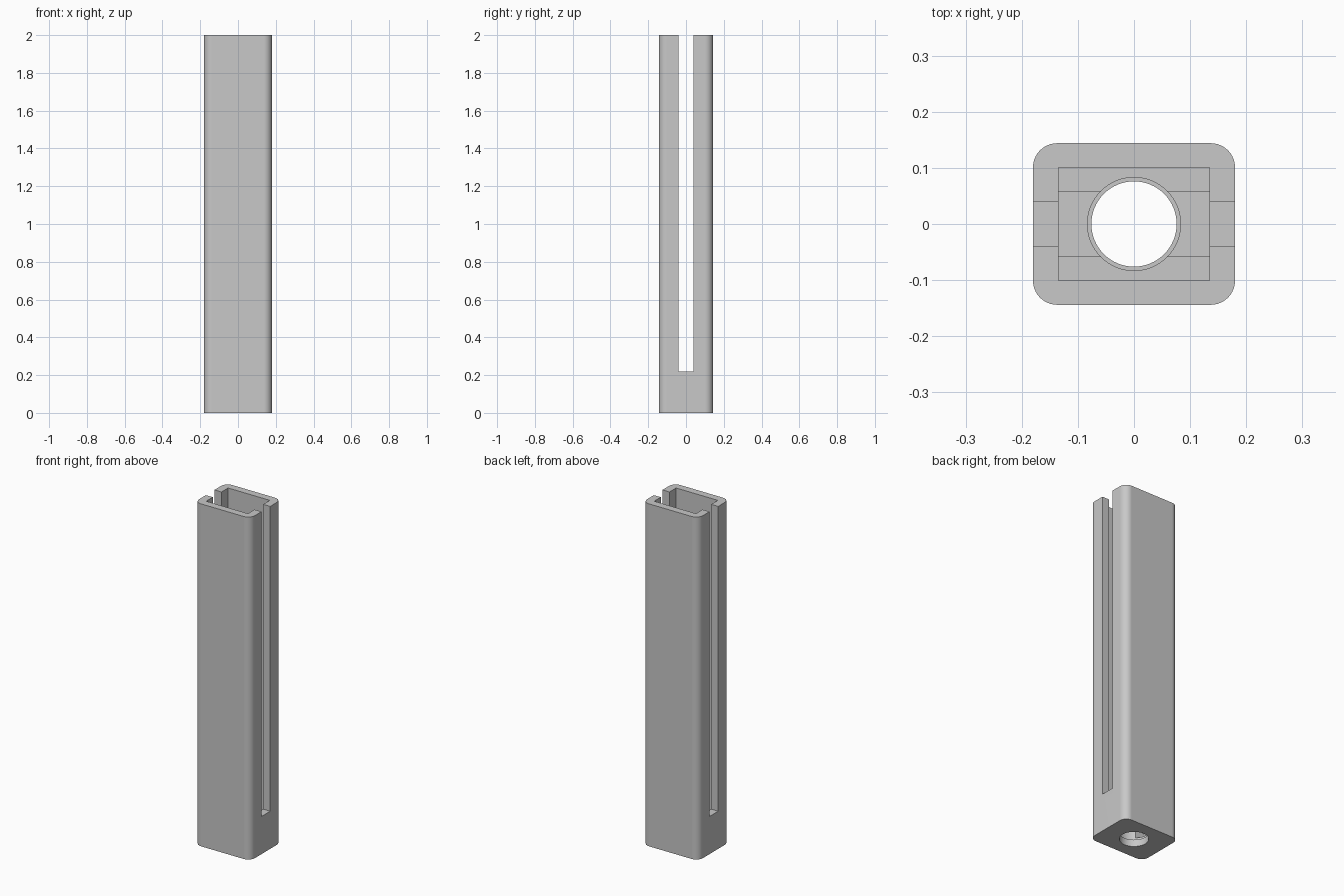
import bpy
import bmesh
from math import cos, sin, pi, radians

cube = bpy.data.objects.get("Cube")
if cube:
    bpy.data.objects.remove(cube, do_unlink=True)

# One plain grey for the whole part
grey = bpy.data.materials.new("plain_grey")
grey.use_nodes = True
colour = (0.58, 0.58, 0.58, 1)
grey.diffuse_color = colour
grey.node_tree.nodes["Principled BSDF"].inputs["Base Color"].default_value = colour


def prism(name, outline, z0, z1):
    """Extrude a closed xy outline from z0 to z1."""
    bm = bmesh.new()
    base = bm.faces.new([bm.verts.new((x, y, z0)) for x, y in outline])
    top = bmesh.ops.extrude_face_region(bm, geom=[base])["geom"]
    verts = [v for v in top if isinstance(v, bmesh.types.BMVert)]
    bmesh.ops.translate(bm, verts=verts, vec=(0, 0, z1 - z0))
    bmesh.ops.recalc_face_normals(bm, faces=bm.faces)
    mesh = bpy.data.meshes.new(name)
    bm.to_mesh(mesh)
    bm.free()
    mesh.materials.append(grey)
    obj = bpy.data.objects.new(name, mesh)
    bpy.context.collection.objects.link(obj)
    return obj


def rectangle(hx, hy):
    return [(-hx, -hy), (hx, -hy), (hx, hy), (-hx, hy)]


def circle(r, n=64):
    return [(r * cos(2 * pi * i / n), r * sin(2 * pi * i / n)) for i in range(n)]


def rounded_rectangle(hx, hy, r, steps=10):
    points = []
    for k, (sx, sy) in enumerate([(1, 1), (-1, 1), (-1, -1), (1, -1)]):
        for i in range(steps + 1):
            a = pi / 2 * (k + i / steps)
            points.append((sx * (hx - r) + r * cos(a), sy * (hy - r) + r * sin(a)))
    return points


# Outer body with rounded upright corners
body = prism("slotted_housing", rounded_rectangle(0.18, 0.144, 0.043), 0, 2)

# Cavity, side slots, floor channel, counterbore and through hole
cutters = [
    prism("cavity_cutter", rectangle(0.135, 0.101), 0.1, 2.1),
    prism("slot_cutter", rectangle(0.3, 0.04), 0.22, 2.2),
    prism("channel_cutter", rectangle(0.135, 0.058), 0.055, 0.3),
    prism("counterbore_cutter", circle(0.083), 0.04, 0.35),
    prism("hole_cutter", circle(0.076), -0.1, 0.4),
]

bpy.ops.object.select_all(action="DESELECT")
bpy.context.view_layer.objects.active = body
body.select_set(True)
for cutter in cutters:
    cutter.hide_render = True
    cut = body.modifiers.new(cutter.name, "BOOLEAN")
    cut.operation = "DIFFERENCE"
    cut.solver = "EXACT"
    cut.object = cutter
    bpy.ops.object.modifier_apply(modifier=cut.name)
    bpy.data.objects.remove(cutter, do_unlink=True)

# Smooth rounded corners and bores, keep flat walls flat
bpy.ops.object.shade_smooth_by_angle(angle=radians(30))
weighted = body.modifiers.new("flat_walls", "WEIGHTED_NORMAL")
weighted.keep_sharp = True
